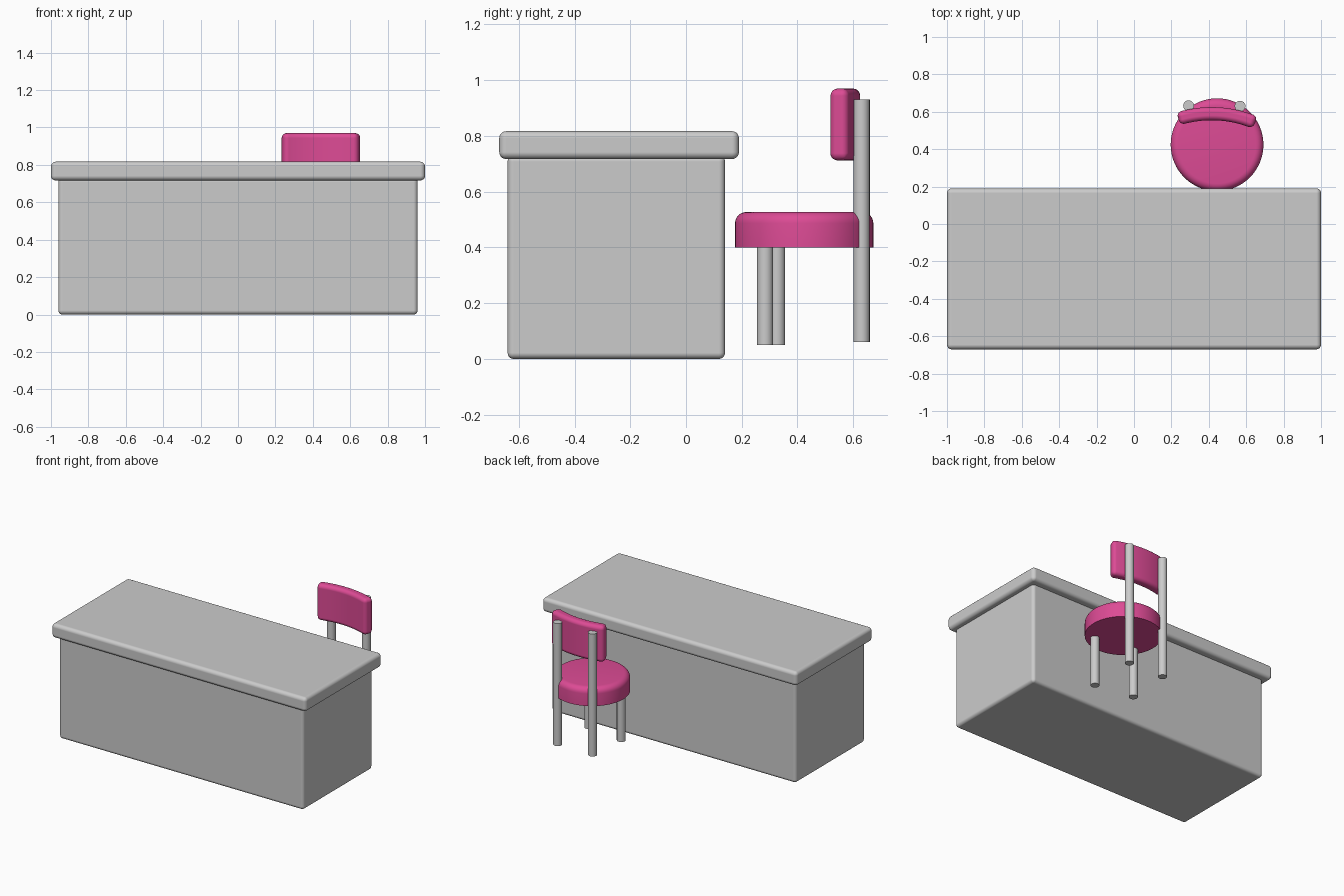
import bpy, bmesh, math
from mathutils import Vector

if "Cube" in bpy.data.objects:
    bpy.data.objects.remove(bpy.data.objects["Cube"])

pink = bpy.data.materials.new("pink")
pink.diffuse_color = (0.72, 0.07, 0.30, 1)
pink.use_nodes = True
pink.node_tree.nodes["Principled BSDF"].inputs["Base Color"].default_value = pink.diffuse_color


def finish(bm, name, mat=None, bevel=0.0):
    bmesh.ops.recalc_face_normals(bm, faces=bm.faces)
    me = bpy.data.meshes.new(name)
    bm.to_mesh(me)
    bm.free()
    ob = bpy.data.objects.new(name, me)
    bpy.context.collection.objects.link(ob)
    if mat:
        me.materials.append(mat)
    bpy.ops.object.select_all(action='DESELECT')
    ob.select_set(True)
    bpy.context.view_layer.objects.active = ob
    if bevel:
        me.shade_smooth()
        m = ob.modifiers.new("round", 'BEVEL')
        m.width, m.segments = bevel, 5
        m.limit_method, m.angle_limit = 'ANGLE', math.radians(40)
        m.harden_normals = True
    else:
        bpy.ops.object.shade_smooth_by_angle(angle=math.radians(35))
    return ob


def box(name, lo, hi, bevel):
    bm = bmesh.new()
    bmesh.ops.create_cube(bm, size=1)
    lo, hi = Vector(lo), Vector(hi)
    for v in bm.verts:
        v.co = (lo + hi) / 2 + v.co * (hi - lo)
    return finish(bm, name, bevel=bevel)


def cylinder(name, x, y, z0, z1, r, sides=24, mat=None, round_top=0.0):
    bm = bmesh.new()
    bmesh.ops.create_cone(bm, cap_ends=True, segments=sides,
                          radius1=r, radius2=r, depth=z1 - z0)
    bmesh.ops.translate(bm, verts=bm.verts, vec=(x, y, (z0 + z1) / 2))
    if round_top:
        rim = [e for e in bm.edges if all(v.co.z > z1 - 1e-4 for v in e.verts)]
        bmesh.ops.bevel(bm, geom=rim, offset=round_top, segments=6,
                        profile=0.5, affect='EDGES')
    return finish(bm, name, mat)


# desk: solid body with an overhanging top
box("desk_body", (-0.96, -0.64, 0), (0.96, 0.14, 0.73), 0.022)
box("desk_top", (-1, -0.67, 0.717), (1, 0.19, 0.817), 0.025)

# chair seat
cylinder("seat", 0.444, 0.424, 0.40, 0.527, 0.248, 64, pink, 0.04)

# chair legs: short in front, tall posts behind that carry the backrest
for side, x, y in (("right", 0.565, 0.284), ("left", 0.28, 0.327)):
    cylinder("front_leg_" + side, x, y, 0.05, 0.41, 0.029)
for side, x, y in (("right", 0.567, 0.630), ("left", 0.292, 0.632)):
    cylinder("back_post_" + side, x, y, 0.06, 0.93, 0.029)

# backrest: a slab bent along a shallow arc
a, b, bulge = Vector((0.237, 0.563)), Vector((0.648, 0.543)), 0.036
half, n = 0.035, 24
normal = Vector((a.y - b.y, b.x - a.x)).normalized()
bm = bmesh.new()
rings = []
for i in range(n + 1):
    t = i / n
    p = a.lerp(b, t) + normal * bulge * 4 * t * (1 - t)
    tan = (b - a) + normal * bulge * 4 * (1 - 2 * t)
    out = Vector((-tan.y, tan.x)).normalized() * half
    rings.append([bm.verts.new((*(p + out * s), z))
                  for s, z in ((-1, 0.712), (1, 0.712), (1, 0.97), (-1, 0.97))])
for r0, r1 in zip(rings, rings[1:]):
    for k in range(4):
        bm.faces.new((r0[k], r0[(k + 1) % 4], r1[(k + 1) % 4], r1[k]))
bm.faces.new(rings[0])
bm.faces.new(rings[-1][::-1])
back = finish(bm, "backrest", pink, 0.026)
# let the rounding run past the narrow arc segments
back.modifiers["round"].use_clamp_overlap = False
# wide-spaced arc ends keep the corner rounding clean
bm = bmesh.new()
bm.from_mesh(back.data)
bm.verts.ensure_lookup_table()
inner = [v for i in (1, n - 1) for v in bm.verts[i * 4:i * 4 + 4]]
edges = [e for e in bm.edges if all(v in inner for v in e.verts)]
bmesh.ops.dissolve_edges(bm, edges=edges, use_verts=True)
bm.to_mesh(back.data)
bm.free()
